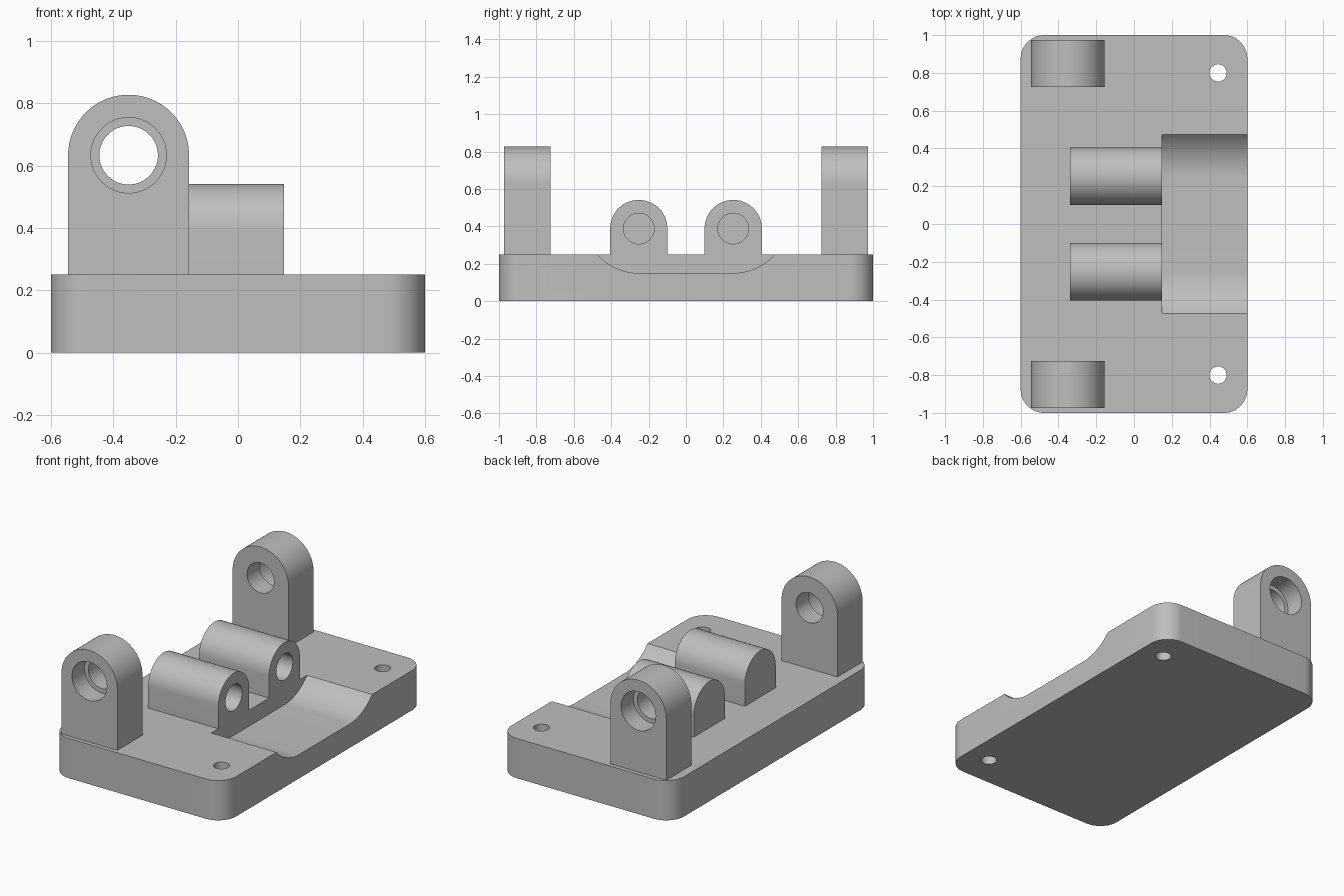
import bpy, bmesh
from math import pi, sin, cos, asin, radians
from mathutils import Vector

default = bpy.data.objects.get("Cube")
if default:
    bpy.data.objects.remove(default, do_unlink=True)

grey = bpy.data.materials.new("plain grey")
grey.use_nodes = True
COLOUR = (0.52, 0.52, 0.52, 1)
grey.diffuse_color = COLOUR
grey.node_tree.nodes["Principled BSDF"].inputs["Base Color"].default_value = COLOUR

BASE_TOP = 0.25
AXES = {
    "x": lambda u, v, w: Vector((w, u, v)),   # profile in y, z
    "y": lambda u, v, w: Vector((u, w, v)),   # profile in x, z
    "z": lambda u, v, w: Vector((u, v, w)),   # profile in x, y
}


def arc(cu, cv, r, start, end, steps):
    """Points along an arc, angles in degrees."""
    angles = [radians(start + (end - start) * i / steps) for i in range(steps + 1)]
    return [(cu + r * cos(a), cv + r * sin(a)) for a in angles]


def circle(cu, cv, r, steps=64):
    return arc(cu, cv, r, 0, 360, steps)[:-1]


def prism(name, profile, axis, low, high):
    """Extrude a closed profile along one axis."""
    place = AXES[axis]
    bm = bmesh.new()
    face = bm.faces.new([bm.verts.new(place(u, v, low)) for u, v in profile])
    grown = bmesh.ops.extrude_face_region(bm, geom=[face])
    verts = [g for g in grown["geom"] if isinstance(g, bmesh.types.BMVert)]
    bmesh.ops.translate(bm, verts=verts, vec=place(0, 0, high - low))
    bmesh.ops.recalc_face_normals(bm, faces=bm.faces)
    mesh = bpy.data.meshes.new(name)
    bm.to_mesh(mesh)
    bm.free()
    mesh.materials.append(grey)
    obj = bpy.data.objects.new(name, mesh)
    bpy.context.collection.objects.link(obj)
    return obj


def cut(obj, *cutters):
    """Subtract the cutters, then remove them."""
    bpy.context.view_layer.objects.active = obj
    for cutter in cutters:
        mod = obj.modifiers.new("cut", "BOOLEAN")
        mod.operation = "DIFFERENCE"
        mod.solver = "EXACT"
        mod.object = cutter
        bpy.ops.object.modifier_apply(modifier=mod.name)
        bpy.data.objects.remove(cutter, do_unlink=True)


def finish(obj):
    bpy.ops.object.select_all(action="DESELECT")
    obj.select_set(True)
    bpy.context.view_layer.objects.active = obj
    bpy.ops.object.shade_smooth_by_angle(angle=radians(25))


def arch(c, half, spring, steps=48):
    """Upright with a round top, standing on the base."""
    return [(c - half, BASE_TOP), (c + half, BASE_TOP)] + arc(c, spring, half, 0, 180, steps)


# Base plate with rounded corners
R = 0.125
outline = []
for i, (sx, sy) in enumerate([(1, 1), (-1, 1), (-1, -1), (1, -1)]):
    outline += arc(sx * (0.6 - R), sy * (1 - R), R, 90 * i, 90 * i + 90, 16)
base = prism("base_plate", outline, "z", 0, BASE_TOP)

# Trough with curved ends, open on one long side
FLOOR, BEND, FLAT = 0.15, 0.303, 0.25
sweep = 90 - asin((BEND - (BASE_TOP - FLOOR)) / BEND) * 180 / pi
half_trough = arc(FLAT, FLOOR + BEND, BEND, -90, -90 + sweep, 20)
rim = half_trough[-1][0]
trough = half_trough + [(rim, 0.5), (-rim, 0.5)] + [(-u, v) for u, v in reversed(half_trough)]
cut(base,
    prism("trough_cutter", trough, "x", 0.147, 0.7),
    *[prism("screw_hole_cutter", circle(0.445, y, 0.046, 40), "z", -0.1, 0.4)
      for y in (-0.8, 0.8)])
finish(base)

for side, label in ((-1, "front"), (1, "back")):
    # Tall lug: through hole with a wider bore on the outer face
    cx, cz = -0.351, 0.633
    inner, outer = side * 0.725, side * 0.974
    lug = prism(label + "_lug", arch(cx, 0.194, cz), "y", *sorted((inner, outer)))
    cut(lug,
        prism("bore_cutter", circle(cx, cz, 0.121), "y", *sorted((side * 0.85, side * 1.1))),
        prism("hole_cutter", circle(cx, cz, 0.094), "y", *sorted((side * 0.6, side * 1.1))))
    finish(lug)

    # Low round-topped block with a blind hole facing the trough
    cy, cz = side * 0.2525, 0.388
    block = prism(label + "_block", arch(cy, 0.153, cz), "x", -0.34, 0.147)
    cut(block, prism("socket_cutter", circle(cy, cz, 0.082), "x", -0.15, 0.3))
    finish(block)
